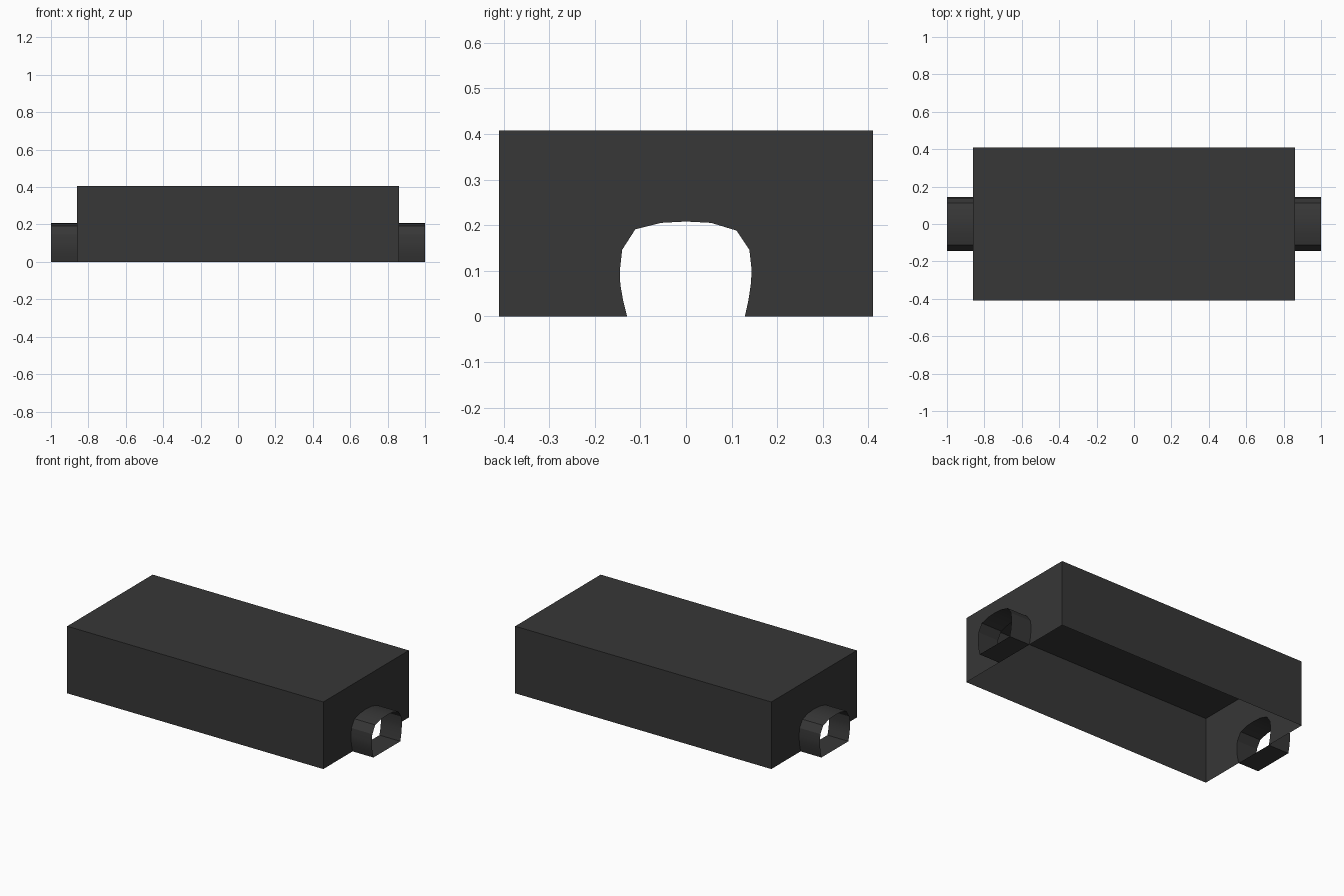
import bpy
import bmesh
import math

cube = bpy.data.objects.get("Cube")
if cube:
    bpy.data.objects.remove(cube, do_unlink=True)

LENGTH, WIDTH, HEIGHT, TIP = 0.86, 0.41, 0.407, 1.0

# Tunnel opening as (y, z), from one foot over the crown to the other
ARCH = [(-0.129, 0), (-0.138, 0.036), (-0.144, 0.07), (-0.145, 0.1),
        (-0.14, 0.146), (-0.111, 0.191), (-0.055, 0.205), (0, 0.208),
        (0.055, 0.205), (0.111, 0.188), (0.139, 0.146), (0.144, 0.1),
        (0.142, 0.07), (0.137, 0.036), (0.129, 0)]

dark = bpy.data.materials.new("dark_grey")
dark.use_nodes = True
dark.diffuse_color = (0.038, 0.038, 0.038, 1)
dark.node_tree.nodes["Principled BSDF"].inputs["Base Color"].default_value = dark.diffuse_color


def add_part(name, faces, smooth=False):
    """Make a thin sheet object from lists of face corners."""
    bm = bmesh.new()
    for corners in faces:
        bm.faces.new([bm.verts.new(c) for c in corners])
    bmesh.ops.remove_doubles(bm, verts=bm.verts, dist=0.0001)
    mesh = bpy.data.meshes.new(name)
    bm.to_mesh(mesh)
    bm.free()
    mesh.materials.append(dark)
    obj = bpy.data.objects.new(name, mesh)
    bpy.context.collection.objects.link(obj)
    if smooth:
        bpy.ops.object.select_all(action="DESELECT")
        bpy.context.view_layer.objects.active = obj
        obj.select_set(True)
        bpy.ops.object.shade_smooth_by_angle(angle=math.radians(25))
    return obj


# Open-bottomed cover: roof, two long walls, two end walls notched by the arch
L, W, H = LENGTH, WIDTH, HEIGHT
cover = [[(-L, -W, H), (L, -W, H), (L, W, H), (-L, W, H)],
         [(-L, -W, 0), (L, -W, 0), (L, -W, H), (-L, -W, H)],
         [(L, W, 0), (-L, W, 0), (-L, W, H), (L, W, H)]]
outline = [(-W, 0)] + ARCH + [(W, 0), (W, H), (-W, H)]
cover.append([(L, y, z) for y, z in outline])
cover.append([(-L, y, z) for y, z in reversed(outline)])
add_part("cover", cover)

# Short tunnel collars with floors, one at each end
for side, name in ((1, "left_tunnel"), (-1, "right_tunnel")):
    walls = []
    for (y0, z0), (y1, z1) in zip(ARCH, ARCH[1:] + ARCH[:1]):
        quad = [(side * L, y0, z0), (side * TIP, y0, z0),
                (side * TIP, y1, z1), (side * L, y1, z1)]
        walls.append(quad if side > 0 else quad[::-1])
    add_part(name, walls, smooth=True)
